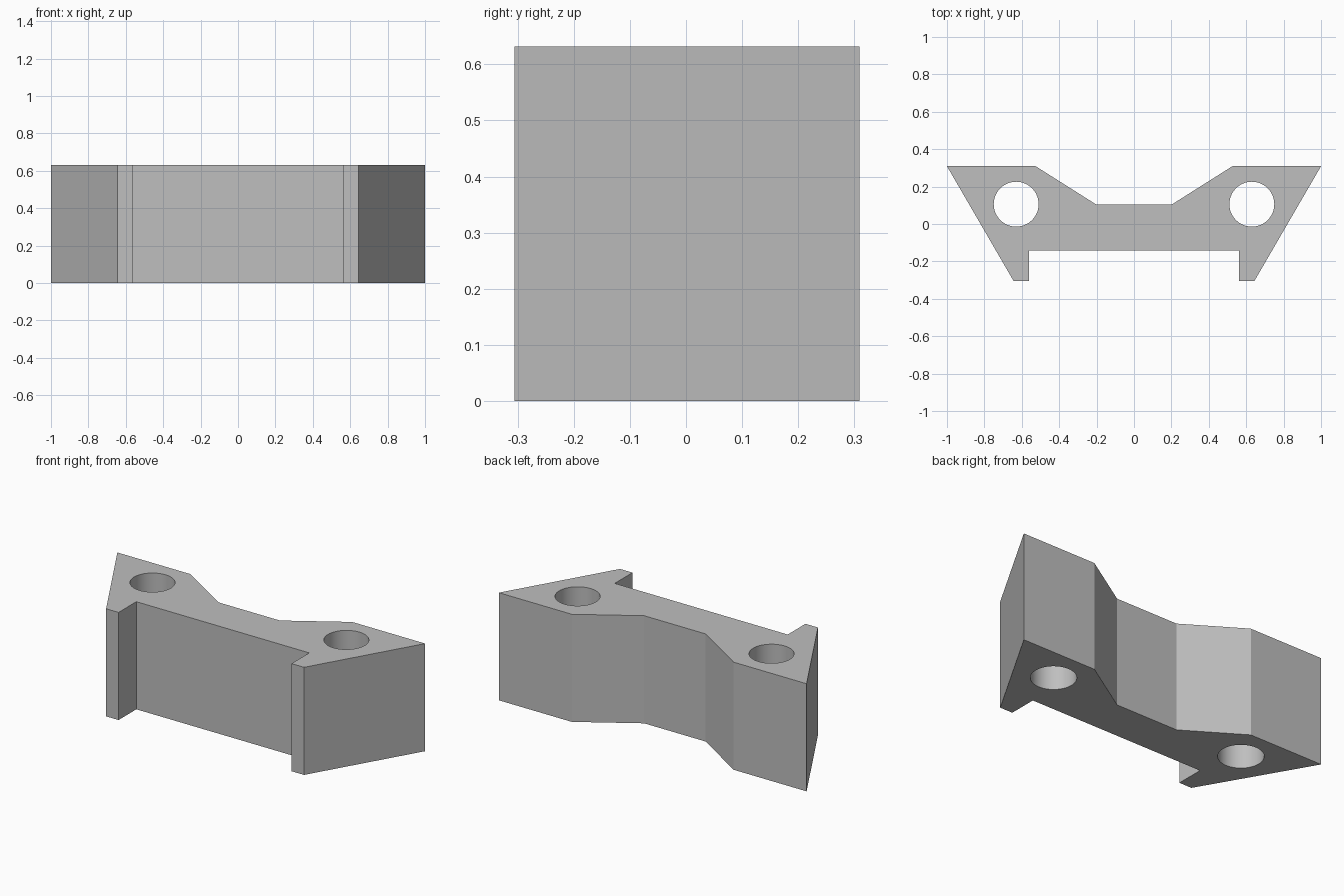
import bpy
import bmesh
from math import cos, sin, tau

HEIGHT = 0.632
HOLE_X, HOLE_Y, HOLE_R, HOLE_SIDES = 0.63, 0.106, 0.12, 64

if "Cube" in bpy.data.objects:
    bpy.data.objects.remove(bpy.data.objects["Cube"], do_unlink=True)

# Plain grey material
grey = bpy.data.materials.new("plain grey")
grey.use_nodes = True
colour = (0.52, 0.52, 0.52, 1)
grey.diffuse_color = colour
grey.node_tree.nodes["Principled BSDF"].inputs["Base Color"].default_value = colour

# Right half of the outline, from the back recess round to the front recess
half = [(0.2, 0.103), (0.526, 0.309), (1.0, 0.309),
        (0.643, -0.306), (0.562, -0.306), (0.562, -0.141)]
outline = half + [(-x, y) for x, y in reversed(half)]


def circle(cx, cy, radius):
    return [(cx + radius * cos(tau * i / HOLE_SIDES),
             cy + radius * sin(tau * i / HOLE_SIDES)) for i in range(HOLE_SIDES)]


def add_loop(curve, points):
    spline = curve.splines.new('POLY')
    spline.points.add(len(points) - 1)
    for point, (x, y) in zip(spline.points, points):
        point.co = (x, y, 0, 1)
    spline.use_cyclic_u = True


# Bracket profile with two through holes, extruded to full height
profile = bpy.data.curves.new("bracket_profile", 'CURVE')
profile.dimensions = '2D'
profile.fill_mode = 'BOTH'
profile.extrude = HEIGHT / 2
add_loop(profile, outline)
for side in (-1, 1):
    add_loop(profile, circle(side * HOLE_X, HOLE_Y, HOLE_R))

bracket = bpy.data.objects.new("bracket_body", profile)
bpy.context.collection.objects.link(bracket)
bpy.ops.object.select_all(action='DESELECT')
bracket.select_set(True)
bpy.context.view_layer.objects.active = bracket
bpy.ops.object.convert(target='MESH')
bracket = bpy.context.object
bracket.name = "bracket_body"

# Weld caps to walls and stand the part on the floor
bm = bmesh.new()
bm.from_mesh(bracket.data)
bmesh.ops.remove_doubles(bm, verts=bm.verts, dist=0.0005)
bmesh.ops.translate(bm, verts=bm.verts, vec=(0, 0, HEIGHT / 2))
bmesh.ops.recalc_face_normals(bm, faces=bm.faces)
bm.to_mesh(bracket.data)
bm.free()

bracket.data.materials.clear()
bracket.data.materials.append(grey)
bpy.ops.object.shade_smooth_by_angle(angle=0.35)
